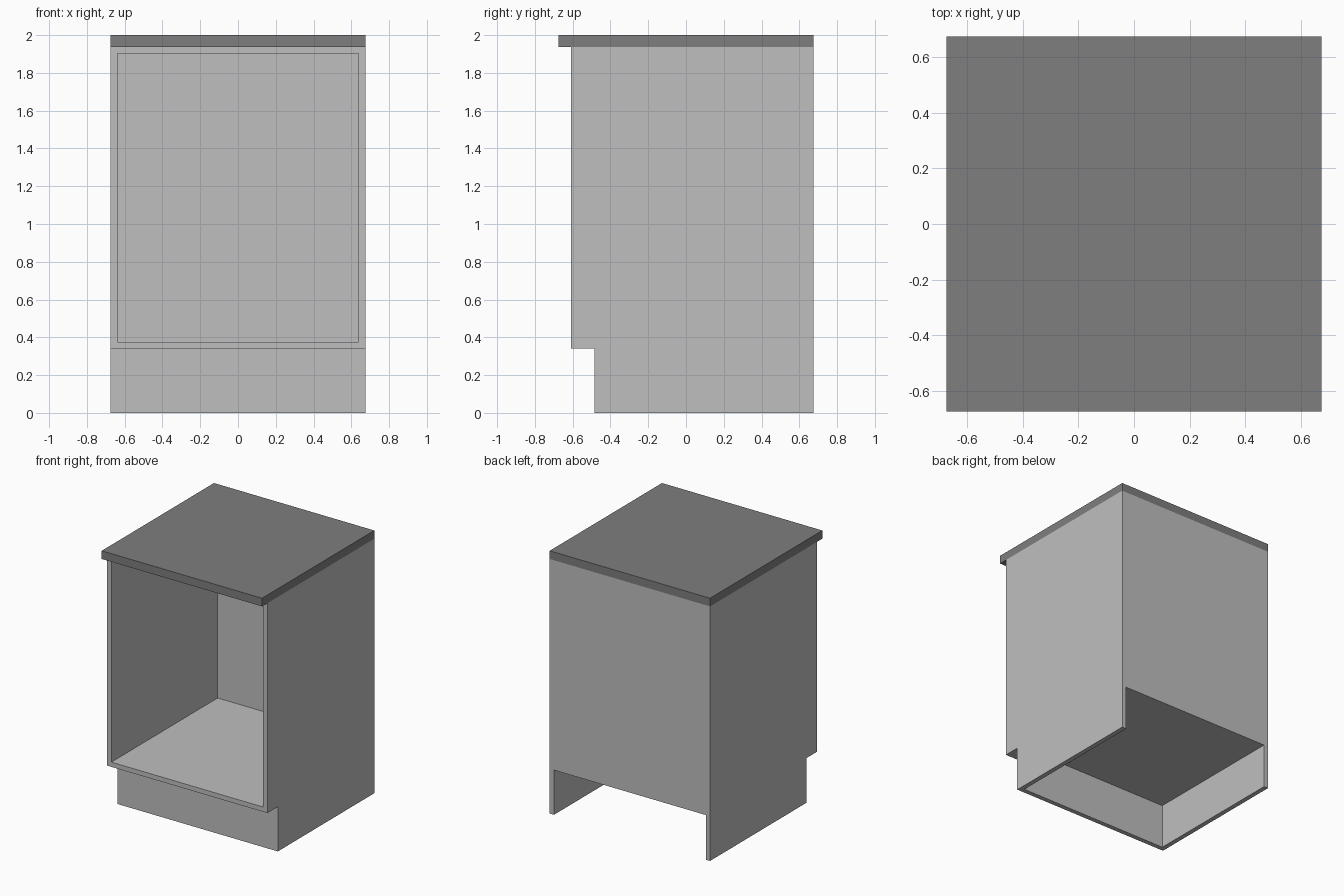
import bpy

cube = bpy.data.objects.get("Cube")
if cube:
    bpy.data.objects.remove(cube, do_unlink=True)


def make_material(name, value):
    mat = bpy.data.materials.new(name)
    mat.use_nodes = True
    colour = (value, value, value, 1)
    mat.diffuse_color = colour
    mat.node_tree.nodes["Principled BSDF"].inputs["Base Color"].default_value = colour
    return mat


light_grey = make_material("light grey", 0.52)
dark_grey = make_material("dark grey", 0.21)


def prism(name, outline, x0, x1, mat):
    """Extrude a (y, z) outline along x."""
    n = len(outline)
    verts = [(x, y, z) for x in (x0, x1) for y, z in outline]
    faces = [tuple(reversed(range(n))), tuple(range(n, 2 * n))]
    faces += [(i, (i + 1) % n, (i + 1) % n + n, i + n) for i in range(n)]
    mesh = bpy.data.meshes.new(name)
    mesh.from_pydata(verts, [], faces)
    mesh.materials.append(mat)
    obj = bpy.data.objects.new(name, mesh)
    bpy.context.collection.objects.link(obj)
    return obj


def board(name, y0, y1, z0, z1, half_width, mat):
    outline = [(y0, z0), (y1, z0), (y1, z1), (y0, z1)]
    return prism(name, outline, -half_width, half_width, mat)


# Main dimensions
half = 0.675            # half width and half depth
front = -0.61           # front edge of the carcass
kick = -0.485           # front of the recessed plinth
floor = 0.34            # underside of the cabinet floor
top = 1.9375            # underside of the worktop
thick = 0.036           # panel thickness
back = half - 0.007     # inner face of the thin back sheet
inner = half - thick

# Side panels with the toe-kick notch
side = [(kick, 0), (half, 0), (half, top), (front, top), (front, floor), (kick, floor)]
prism("right_side_panel", side, -half, -inner, light_grey)
prism("left_side_panel", side, inner, half, light_grey)

# Panels between the sides
board("floor_panel", front, back, floor, floor + thick, inner, light_grey)
board("upper_panel", front, back, top - thick, top, inner, light_grey)
board("back_panel", back, half, floor, top, inner, light_grey)
board("plinth", kick, kick + thick, 0, floor, inner, light_grey)

# Worktop overhanging the front
board("worktop", -half, half, top, 2, half, dark_grey)
